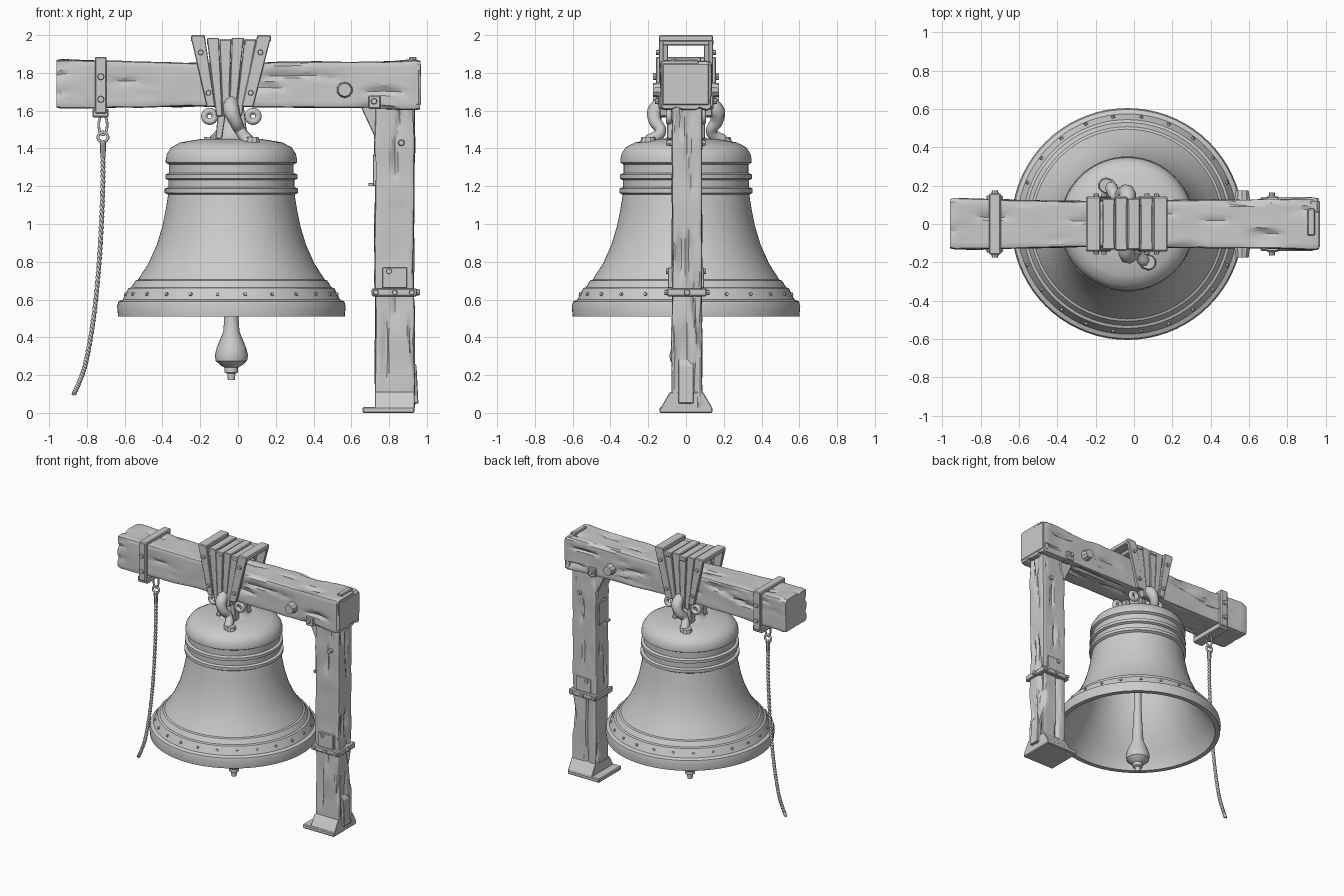
import bpy, bmesh, math, random
from mathutils import Vector, Matrix, noise

random.seed(4)
cube = bpy.data.objects.get("Cube")
if cube:
    bpy.data.objects.remove(cube, do_unlink=True)

grey = bpy.data.materials.new("plain grey")
grey.use_nodes = True
TONE = (0.6, 0.6, 0.6, 1)
grey.diffuse_color = TONE
grey.node_tree.nodes["Principled BSDF"].inputs["Base Color"].default_value = TONE

BELL_X = -0.035


def finish(name, bm, smooth=None):
    bmesh.ops.recalc_face_normals(bm, faces=bm.faces)
    me = bpy.data.meshes.new(name)
    bm.to_mesh(me)
    bm.free()
    me.materials.append(grey)
    ob = bpy.data.objects.new(name, me)
    bpy.context.collection.objects.link(ob)
    if smooth:
        bpy.ops.object.select_all(action='DESELECT')
        ob.select_set(True)
        bpy.context.view_layer.objects.active = ob
        bpy.ops.object.shade_smooth_by_angle(angle=math.radians(smooth))
    return ob


def box(name, lo, hi, bevel=0.006):
    bm = bmesh.new()
    lo, hi = Vector(lo), Vector(hi)
    bmesh.ops.create_cube(bm, size=1, matrix=Matrix.Translation((lo + hi) / 2) @ Matrix.Diagonal((*(hi - lo), 1)))
    if bevel:
        bmesh.ops.bevel(bm, geom=bm.edges[:], offset=bevel, segments=1, affect='EDGES')
    return finish(name, bm)


def prism(name, outline, start, end, axis='Y', bevel=0.004):
    """Extrude an outline of (horizontal, z) points along X or Y."""
    bm = bmesh.new()
    put = (lambda h, z, d: (h, d, z)) if axis == 'Y' else (lambda h, z, d: (d, h, z))
    face = bm.faces.new([bm.verts.new(put(h, z, start)) for h, z in outline])
    ext = bmesh.ops.extrude_face_region(bm, geom=[face])
    shift = Vector(put(0, 0, end - start))
    bmesh.ops.translate(bm, verts=[v for v in ext['geom'] if isinstance(v, bmesh.types.BMVert)], vec=shift)
    bmesh.ops.bevel(bm, geom=bm.edges[:], offset=bevel, segments=1, affect='EDGES')
    return finish(name, bm)


def lathe(name, profile, steps=64):
    bm = bmesh.new()
    vs = [bm.verts.new((r, 0, z)) for r, z in profile]
    es = [bm.edges.new(p) for p in zip(vs, vs[1:])]
    bmesh.ops.spin(bm, geom=vs + es, axis=(0, 0, 1), cent=(0, 0, 0), angle=math.tau, steps=steps)
    bmesh.ops.remove_doubles(bm, verts=bm.verts, dist=0.0005)
    ob = finish(name, bm, 35)
    ob.location.x = BELL_X
    return ob


def tube(name, points, radii, sides=10, closed=False, rough=False):
    """Sweep a round section along points with a radius at each one."""
    cu = bpy.data.curves.new(name, 'CURVE')
    cu.dimensions = '3D'
    cu.bevel_depth, cu.bevel_resolution, cu.use_fill_caps = 1, sides // 4, True
    sp = cu.splines.new('POLY' if rough else 'BEZIER')
    pts = sp.points if rough else sp.bezier_points
    pts.add(len(points) - 1)
    sp.resolution_u = 8
    sp.use_cyclic_u = closed
    for i, (q, p) in enumerate(zip(pts, points)):
        q.co = (*p, 1) if rough else p
        q.radius = radii[i] if isinstance(radii, list) else radii
        if not rough:
            q.handle_left_type = q.handle_right_type = 'AUTO'
    sp.use_smooth = True
    cu.materials.append(grey)
    ob = bpy.data.objects.new(name, cu)
    bpy.context.collection.objects.link(ob)
    return ob


def ring(name, c, r, thick, plane='XZ', tall=1):
    pts = []
    for k in range(12):
        a = math.tau * k / 12
        h, z = r * math.cos(a), r * tall * math.sin(a)
        pts.append((c[0] + h, c[1], c[2] + z) if plane == 'XZ' else (c[0], c[1] + h, c[2] + z))
    return tube(name, pts, thick, 8, True)


def bolt(name, at, axis, r=0.018, h=0.03, sides=8):
    bm = bmesh.new()
    turn = Vector((0, 0, 1)).rotation_difference(Vector(axis)).to_matrix().to_4x4()
    bmesh.ops.create_cone(bm, cap_ends=True, segments=sides, radius1=r, radius2=r * 0.8, depth=h,
                          matrix=Matrix.Translation(at) @ turn)
    return finish(name, bm)


def timber(name, start, end, half_a, half_b, rings, swell=None):
    """Weathered squared log: grain grooves stretched along its length."""
    bm = bmesh.new()
    start, end = Vector(start), Vector(end)
    along = (end - start).normalized()
    a_dir = Vector((0, 1, 0))
    b_dir = along.cross(a_dir)
    sides, loops = 56, []
    for i in range(rings + 1):
        t = i / rings
        mid = start.lerp(end, t)
        k = (swell(t) if swell else 1) * (0.95 if i in (0, rings) else 1)
        loop = []
        for j in range(sides):
            ang = math.tau * j / sides
            u, v = (max(-1, min(1, 1.36 * f(ang))) for f in (math.cos, math.sin))
            off = a_dir * u * half_a * k + b_dir * v * half_b * k
            p = mid + off
            flat = p - along * p.dot(along) * 0.84
            groove = max(0, noise.noise(flat * 22) - 0.22) * 0.05
            bump = noise.noise(p * 6) * 0.008
            loop.append(bm.verts.new(p + off.normalized() * (bump - groove)))
        loops.append(loop)
    for la, lb in zip(loops, loops[1:]):
        for j in range(sides):
            n = (j + 1) % sides
            bm.faces.new((la[j], la[n], lb[n], lb[j]))
    bm.faces.new(loops[0])
    bm.faces.new(loops[-1])
    return finish(name, bm, 25)


# Bell: outer wall with bands, then the hollow inside
lathe("bell", [
    (0, 1.455), (0.16, 1.45), (0.27, 1.432), (0.32, 1.405), (0.342, 1.37), (0.348, 1.34), (0.348, 1.325),
    (0.33, 1.315), (0.33, 1.27), (0.35, 1.262), (0.35, 1.24), (0.333, 1.232), (0.333, 1.195), (0.353, 1.188),
    (0.353, 1.165), (0.335, 1.155), (0.347, 1.08), (0.365, 0.99), (0.395, 0.89), (0.44, 0.79), (0.495, 0.705),
    (0.508, 0.7), (0.53, 0.665), (0.545, 0.66), (0.575, 0.6), (0.598, 0.59), (0.605, 0.565), (0.6, 0.51),
    (0.565, 0.51), (0.545, 0.56), (0.5, 0.63), (0.44, 0.72), (0.385, 0.83), (0.34, 0.97), (0.31, 1.15),
    (0.3, 1.32), (0.25, 1.39), (0, 1.4)], 72)

# Rivets around the lip
for k in range(24):
    a = math.tau * (k + 0.5) / 24
    out = Vector((math.cos(a), math.sin(a), 0.3))
    bolt("lip_rivet", (BELL_X + out.x * 0.562, out.y * 0.562, 0.628), out, 0.011, 0.018, 6)

# Clapper
lathe("clapper", [(0, 1.41), (0.026, 1.41), (0.028, 0.7), (0.038, 0.5), (0.043, 0.43), (0.078, 0.345),
                  (0.088, 0.305), (0.083, 0.275), (0.055, 0.25), (0.036, 0.24), (0.036, 0.215),
                  (0.021, 0.208), (0.019, 0.175), (0, 0.175)], 20)

# Crown of the bell with two twisted arms and curled ears
lathe("crown_neck", [(0, 1.64), (0.06, 1.64), (0.058, 1.55), (0.07, 1.5), (0.1, 1.46), (0.14, 1.44)], 12)
for s in (1, -1):
    arm = [(0.0, -0.1, 1.65), (0.0, -0.16, 1.6), (0.02, -0.165, 1.55), (0.05, -0.135, 1.49), (0.085, -0.19, 1.445),
           (0.095, -0.225, 1.43)]
    tube("crown_arm", [(BELL_X + s * x, s * y, z) for x, y, z in arm], [0.04, 0.044, 0.036, 0.03, 0.034, 0.02])
    foot = Vector((BELL_X + s * 0.11, s * -0.2, 1.44))
    bolt("crown_foot", foot, (0, 0, 1), 0.045, 0.04, 10)
    for e in (1, -1):
        ring("crown_ear", (BELL_X + e * 0.115, s * 0.09, 1.57), 0.028, 0.017)
        prism("crown_prong", [(BELL_X + e * h, z) for h, z in
              ((0.02, 1.66), (0.06, 1.66), (0.075, 1.55), (0.085, 1.45), (0.05, 1.45), (0.035, 1.55))],
              s * 0.05, s * 0.1)

# Beam and post
timber("beam", (-0.96, 0, 1.74), (0.965, 0, 1.735), 0.125, 0.121, 70,
       lambda t: 1 + 0.09 * abs(2 * t - 1) ** 3 - 0.04 * math.exp(-((t - 0.4) * 5) ** 2))
timber("post", (0.83, 0.005, 0.02), (0.83, 0.005, 1.65), 0.08, 0.105, 60)
box("beam_end_staple", (0.905, -0.06, 1.84), (0.945, 0.08, 1.885))
box("beam_end_cap", (0.91, -0.135, 1.62), (0.97, 0.132, 1.86), 0.015)

# Foot of the post
prism("post_foot", [(-0.135, 0.005), (0.14, 0.005), (0.135, 0.035), (0.09, 0.11), (-0.085, 0.11), (-0.13, 0.035)],
      0.725, 0.935, 'X')
box("foot_plate", (0.66, -0.14, 0), (0.935, 0.14, 0.032))
prism("foot_wedge", [(0.92, 0.05), (0.955, 0.05), (0.945, 0.25), (0.92, 0.285)], -0.04, 0.04)

# Corner brace, peg and bolts at the joint
prism("corner_brace", [(0.645, 1.63), (0.75, 1.63), (0.75, 1.38), (0.725, 1.38), (0.72, 1.47)], -0.06, 0.07)
box("post_peg", (0.69, -0.05, 1.2), (0.75, -0.02, 1.217), 0.002)
box("peg_plate", (0.715, -0.06, 1.2), (0.735, 0.06, 1.37), 0.003)
for s in (1, -1):
    bolt("beam_pin", (0.565, s * 0.145, 1.71), (0, s, 0), 0.044, 0.06, 10)
    box("joint_plate", (0.69, min(s * 0.08, s * 0.145), 1.61), (0.755, max(s * 0.08, s * 0.145), 1.68))
    bolt("joint_bolt", (0.72, s * 0.15, 1.65), (0, s, 0))
    bolt("post_bolt", (0.865, s * 0.09, 1.43), (0, s, 0))
    bolt("post_bolt", (0.8, s * 0.09, 0.75), (0, s, 0))
    box("post_patch", (0.765, min(s * 0.06, s * 0.095), 0.66), (0.895, max(s * 0.06, s * 0.095), 0.77), 0.003)

# Iron band around the post
box("post_band", (0.708, -0.1, 0.617), (0.948, 0.11, 0.658))
for s in (1, -1):
    for x in (0.73, 0.83, 0.92):
        bolt("band_bolt", (x, 0.005 + s * 0.108, 0.638), (0, s, 0), 0.016, 0.024)
bolt("band_bolt", (0.952, 0.005, 0.638), (1, 0, 0), 0.018, 0.022)

# Beam strap that holds the rope
for s in (1, -1):
    box("strap_side", (-0.757, min(s * 0.13, s * 0.16), 1.585), (-0.695, max(s * 0.13, s * 0.16), 1.88))
    for z in (1.66, 1.78):
        bolt("strap_bolt", (-0.726, s * 0.162, z), (0, s, 0), 0.02, 0.025)
box("strap_top", (-0.757, -0.16, 1.855), (-0.695, 0.16, 1.885))
box("strap_bottom", (-0.77, -0.15, 1.565), (-0.685, 0.15, 1.61))

# Hanging link, ring and twisted rope
ring("rope_link", (-0.715, 0, 1.525), 0.022, 0.007, 'XZ', 2.4)
ring("rope_ring", (-0.715, 0, 1.46), 0.026, 0.008)
bolt("rope_clasp", (-0.715, 0, 1.395), (0, 0, -1), 0.017, 0.075)
way = [Vector((x, 0, z)) for x, z in ((-0.715, 1.44), (-0.717, 1.15), (-0.735, 0.8), (-0.765, 0.5), (-0.81, 0.25),
                                       (-0.868, 0.1))]
for strand in (0, math.pi):
    path = []
    for i in range(281):
        f = min(i / 280 * 5, 4.9999)
        n = int(f)
        a, b = way[max(n - 1, 0)], way[min(n + 2, 5)]
        u = f - n
        m0, m1 = (way[n + 1] - a) / 2, (b - way[n]) / 2
        p = (way[n] * (2 * u**3 - 3 * u**2 + 1) + m0 * (u**3 - 2 * u**2 + u)
             + way[n + 1] * (3 * u**2 - 2 * u**3) + m1 * (u**3 - u**2))
        turn = i * 0.72 + strand
        path.append(p + Vector((math.cos(turn), math.sin(turn), 0)) * 0.006)
    tube("rope_strand", path, 0.008, 6, rough=True)

# Headstock: slanted straps and fanned planks wrapped over the beam
left = [(-0.25, 1.99), (-0.175, 1.99), (-0.12, 1.62), (-0.165, 1.62)]
right = [(0.1, 1.99), (0.175, 1.99), (0.08, 1.62), (0.02, 1.62)]
for s in (1, -1):
    for name, shape in (("left_hanger", left), ("right_hanger", right)):
        prism(name, shape, s * 0.118, s * 0.143)
        for k in (0.22, 0.8):
            top, low = sum(p[0] for p in shape[:2]) / 2, sum(p[0] for p in shape[2:]) / 2
            bolt("hanger_bolt", (top + (low - top) * k, s * 0.147, 1.99 - 0.37 * k), (0, s, 0), 0.016, 0.022)
    for k in range(4):
        t0, b0 = -0.165 + k * 0.066, -0.115 + k * 0.034
        d = 0.006 * (k % 2)
        prism("plank", [(t0, 1.985 - d), (t0 + 0.064, 1.985 - d), (b0 + 0.033, 1.57), (b0, 1.57)],
              s * 0.095, s * (0.132 + d))
for x0, x1 in ((-0.25, -0.175), (0.1, 0.175)):
    box("hanger_cap", (x0, -0.143, 1.965), (x1, 0.143, 2.0))
for k in range(4):
    x = -0.165 + k * 0.066
    box("top_plank", (x, -0.13 - 0.01 * (k % 2), 1.945), (x + 0.064, 0.13 + 0.015 * (k % 2), 1.985 - 0.007 * (k % 2)))
